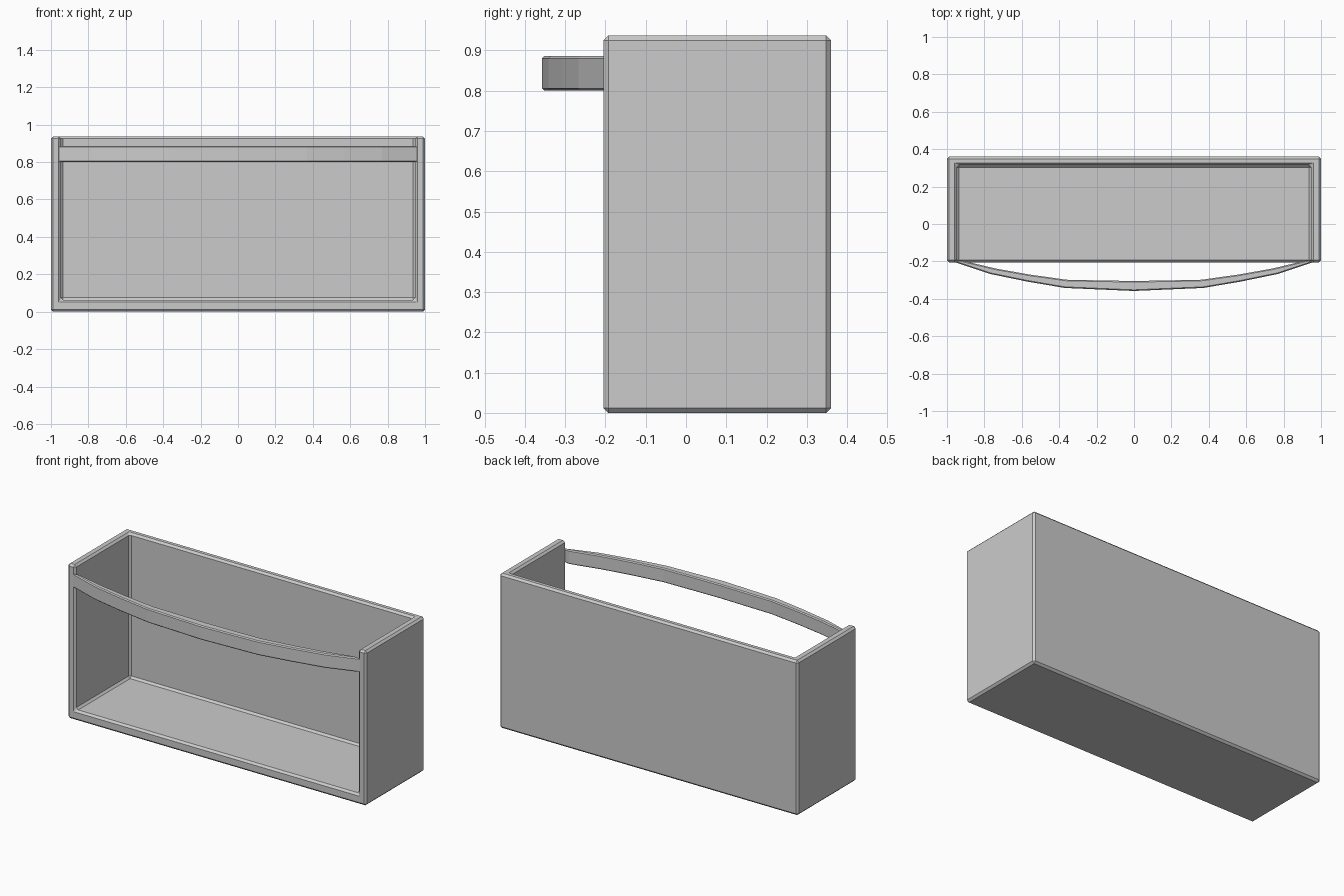
import bpy
import bmesh

if "Cube" in bpy.data.objects:
    bpy.data.objects.remove(bpy.data.objects["Cube"], do_unlink=True)

GREY = (0.6, 0.6, 0.6, 1)
grey = bpy.data.materials.new("plain grey")
grey.use_nodes = True
grey.diffuse_color = GREY
grey.node_tree.nodes["Principled BSDF"].inputs["Base Color"].default_value = GREY


def prism(name, outline, bottom, top):
    """Extrude a plan outline between two heights."""
    bm = bmesh.new()
    face = bm.faces.new([bm.verts.new((x, y, bottom)) for x, y in outline])
    ext = bmesh.ops.extrude_face_region(bm, geom=[face])
    verts = [v for v in ext["geom"] if isinstance(v, bmesh.types.BMVert)]
    bmesh.ops.translate(bm, verts=verts, vec=(0, 0, top - bottom))
    bmesh.ops.recalc_face_normals(bm, faces=bm.faces)
    mesh = bpy.data.meshes.new(name)
    bm.to_mesh(mesh)
    bm.free()
    mesh.materials.append(grey)
    obj = bpy.data.objects.new(name, mesh)
    bpy.context.collection.objects.link(obj)
    return obj


def rectangle(half_width, front, back):
    return [(-half_width, front), (half_width, front), (half_width, back), (-half_width, back)]


def bevel(obj, width):
    mod = obj.modifiers.new("edge chamfer", "BEVEL")
    mod.width = width
    mod.segments = 1
    mod.limit_method = "ANGLE"
    mod.angle_limit = 0.8


# Bin body, hollow and open at the top and front
body = prism("bin_body", rectangle(1, -0.205, 0.36), 0, 0.937)
cutter = prism("hollow_cutter", rectangle(0.947, -0.6, 0.315), 0.063, 1.5)
cutter.hide_render = True
cutter.hide_viewport = True
cutter.display_type = "WIRE"
cut = body.modifiers.new("hollow", "BOOLEAN")
cut.operation = "DIFFERENCE"
cut.solver = "EXACT"
cut.object = cutter
bevel(body, 0.012)

# Bowed retaining bar across the front
outer = [(0.97, -0.2), (0.77, -0.267), (0.57, -0.308), (0.37, -0.342)]
inner = [(0.36, -0.298), (0.56, -0.27), (0.74, -0.238), (0.92, -0.195)]


def mirrored(points):
    return [(-x, y) for x, y in reversed(points)]


plan = outer + [(0, -0.358)] + mirrored(outer) + mirrored(inner) + [(0, -0.305)] + inner
bar = prism("front_bar", plan, 0.8, 0.886)
bevel(bar, 0.006)
